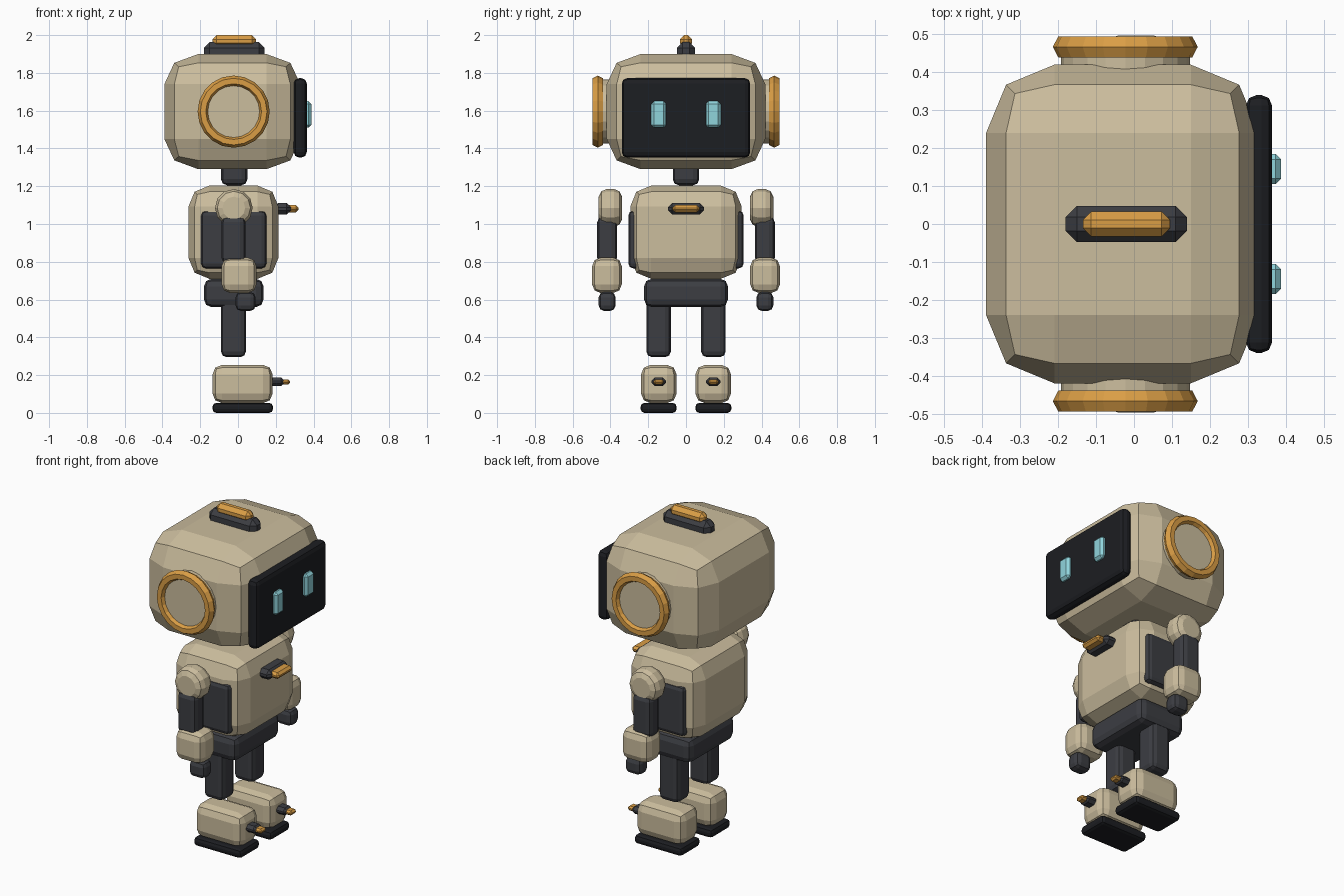
import bpy, bmesh, math
from mathutils import Matrix

if "Cube" in bpy.data.objects:
    bpy.data.objects.remove(bpy.data.objects["Cube"])


def material(name, color):
    m = bpy.data.materials.new(name)
    m.diffuse_color = (*color, 1)
    m.use_nodes = True
    m.node_tree.nodes["Principled BSDF"].inputs["Base Color"].default_value = m.diffuse_color
    return m


BEIGE = material("beige", (0.60, 0.51, 0.34))
DARK = material("dark_grey", (0.045, 0.047, 0.055))
BLACK = material("black", (0.012, 0.013, 0.016))
ORANGE = material("orange", (0.70, 0.34, 0.06))
TEAL = material("teal", (0.28, 0.66, 0.72))


def finish(name, bm, mat):
    bmesh.ops.recalc_face_normals(bm, faces=bm.faces)
    me = bpy.data.meshes.new(name)
    bm.to_mesh(me)
    bm.free()
    me.materials.append(mat)
    ob = bpy.data.objects.new(name, me)
    bpy.context.collection.objects.link(ob)
    return ob


def box(name, x, y, z, r, mat, segs=2):
    """Bevelled box from (min, max) ranges; r is the bevel radius per axis or one value."""
    r = r if isinstance(r, tuple) else (r, r, r)
    bm = bmesh.new()
    bmesh.ops.create_cube(bm, size=1)
    for v in bm.verts:
        v.co = [v.co[i] * (b[1] - b[0]) / r[i] for i, b in enumerate((x, y, z))]
    bmesh.ops.bevel(bm, geom=bm.edges[:], offset=1, offset_type='OFFSET',
                    segments=segs, profile=0.5, affect='EDGES')
    for v in bm.verts:
        v.co = [v.co[i] * r[i] + sum(b) / 2 for i, b in enumerate((x, y, z))]
    return finish(name, bm, mat)


def lathe_y(name, cx, cz, profile, mat, sides, closed=False):
    """Turn (radius, y) profile points round an axis parallel to y."""
    bm = bmesh.new()
    rings = []
    for rad, y in profile:
        rings.append([bm.verts.new((cx + rad * math.cos(a), y, cz + rad * math.sin(a)))
                      for a in (2 * math.pi * k / sides for k in range(sides))])
    pairs = list(zip(rings, rings[1:]))
    if closed:
        pairs.append((rings[-1], rings[0]))
    else:
        bm.faces.new(rings[0])
        bm.faces.new(rings[-1])
    for a, b in pairs:
        for k in range(sides):
            j = (k + 1) % sides
            bm.faces.new((a[k], a[j], b[j], b[k]))
    return finish(name, bm, mat)


def mirrored(s, a, b):
    return tuple(sorted((s * a, s * b)))


# Head, screen and top fin
box("head", (-0.39, 0.33), (-0.42, 0.42), (1.29, 1.90), (0.18, 0.18, 0.16), BEIGE)
box("face_screen", (0.295, 0.364), (-0.34, 0.34), (1.352, 1.772), 0.028, BLACK)
box("fin_base", (-0.18, 0.14), (-0.048, 0.048), (1.87, 1.963), 0.03, DARK, 1)
box("fin_light", (-0.135, 0.095), (-0.033, 0.033), (1.935, 2.0), 0.022, ORANGE, 1)

# Neck, torso, pelvis
box("neck", (-0.09, 0.05), (-0.07, 0.07), (1.205, 1.34), 0.032, DARK)
box("torso", (-0.262, 0.214), (-0.295, 0.295), (0.71, 1.203), 0.11, BEIGE)
box("pelvis", (-0.18, 0.135), (-0.222, 0.222), (0.56, 0.71), 0.04, DARK)

# Chest badge
box("chest_badge_base", (0.19, 0.28), (-0.095, 0.095), (1.05, 1.11), 0.022, DARK, 1)
box("chest_badge_light", (0.255, 0.32), (-0.072, 0.072), (1.062, 1.1), 0.014, ORANGE, 1)

for s, side in ((-1, "right"), (1, "left")):
    # Eye and ear
    box(side + "_eye", (0.345, 0.388), mirrored(s, 0.105, 0.185), (1.51, 1.65), 0.015, TEAL, 1)
    lathe_y(side + "_ear_disc", -0.023, 1.595,
            [(0.17, s * 0.37), (0.17, s * 0.455), (0.15, s * 0.475)], BEIGE, 20)
    ring = [(0.162 + 0.029 * math.cos(math.pi * k / 3),
             s * (0.467 + 0.032 * math.sin(math.pi * k / 3))) for k in range(6)]
    lathe_y(side + "_ear_ring", -0.023, 1.595, ring, ORANGE, 20, closed=True)

    # Torso side panel
    box(side + "_side_panel", (-0.195, 0.15), mirrored(s, 0.24, 0.305), (0.765, 1.07), 0.025, DARK)

    # Arm
    lathe_y(side + "_shoulder", -0.022, 1.085,
            [(0.06, s * 0.338), (0.088, s * 0.352), (0.1, s * 0.38),
             (0.1, s * 0.42), (0.088, s * 0.448), (0.06, s * 0.462)], BEIGE, 12)
    box(side + "_upper_arm", (-0.087, 0.04), mirrored(s, 0.365, 0.47), (0.79, 1.04), 0.03, DARK)
    box(side + "_forearm", (-0.087, 0.098), mirrored(s, 0.34, 0.497), (0.635, 0.822), 0.045, BEIGE)
    box(side + "_hand", (-0.013, 0.093), mirrored(s, 0.373, 0.462), (0.54, 0.64), 0.028, DARK)

    # Leg and foot
    box(side + "_leg", (-0.09, 0.042), mirrored(s, 0.08, 0.21), (0.295, 0.6), 0.03, DARK)
    box(side + "_foot", (-0.135, 0.183), mirrored(s, 0.05, 0.238), (0.052, 0.254), 0.05, BEIGE)
    box(side + "_sole", (-0.135, 0.185), mirrored(s, 0.05, 0.24), (0.0, 0.053), 0.02, BLACK)
    box(side + "_foot_badge_base", (0.165, 0.245), mirrored(s, 0.107, 0.183),
        (0.142, 0.187), 0.017, DARK, 1)
    box(side + "_foot_badge_light", (0.225, 0.275), mirrored(s, 0.118, 0.172),
        (0.15, 0.178), 0.01, ORANGE, 1)
